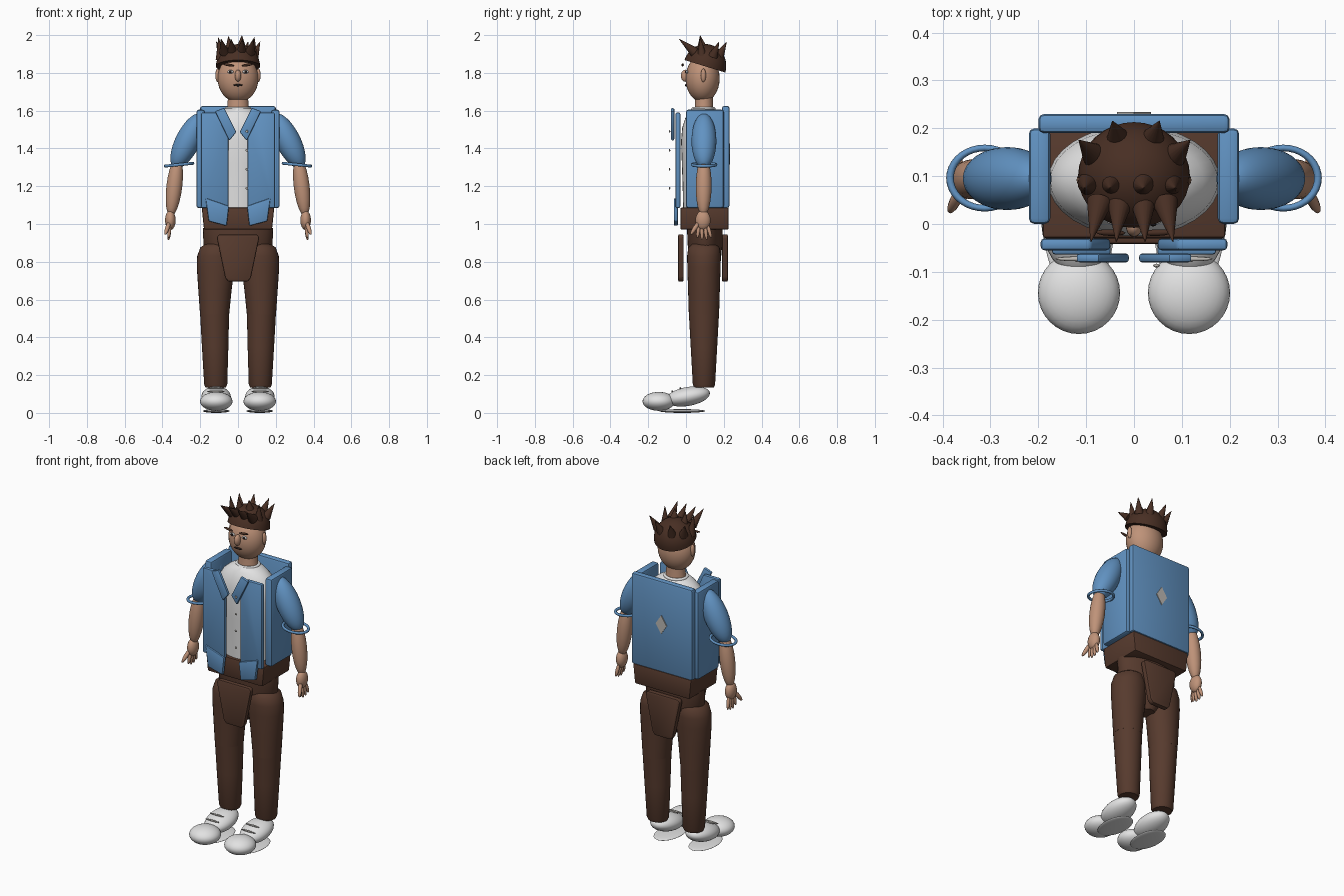
import bpy, bmesh, math
from mathutils import Matrix, Vector

cube = bpy.data.objects.get("Cube")
if cube:
    bpy.data.objects.remove(cube, do_unlink=True)


def material(name, r, g, b):
    m = bpy.data.materials.new(name)
    m.use_nodes = True
    m.diffuse_color = (r, g, b, 1)
    bsdf = m.node_tree.nodes["Principled BSDF"]
    bsdf.inputs["Base Color"].default_value = (r, g, b, 1)
    bsdf.inputs["Roughness"].default_value = 0.7
    return m


SKIN = material("skin", 0.52, 0.29, 0.19)
BLUE = material("denim_blue", 0.12, 0.29, 0.54)
BROWN = material("trouser_brown", 0.095, 0.043, 0.027)
HAIR = material("hair_brown", 0.065, 0.028, 0.017)
WHITE = material("white", 0.76, 0.76, 0.76)
GREY = material("light_grey", 0.5, 0.48, 0.45)
DARK = material("dark", 0.02, 0.012, 0.01)


def finish(name, bm, mat, angle=35):
    bmesh.ops.recalc_face_normals(bm, faces=bm.faces)
    me = bpy.data.meshes.new(name)
    bm.to_mesh(me)
    bm.free()
    me.materials.append(mat)
    me.shade_smooth()
    me.set_sharp_from_angle(angle=math.radians(angle))
    ob = bpy.data.objects.new(name, me)
    bpy.context.scene.collection.objects.link(ob)
    return ob


def ellipsoid(name, loc, radii, mat, rot=None, seg=32, half=False):
    bm = bmesh.new()
    bmesh.ops.create_uvsphere(bm, u_segments=seg, v_segments=seg // 2, radius=1)
    if half:
        geom = bm.verts[:] + bm.edges[:] + bm.faces[:]
        cut = bmesh.ops.bisect_plane(bm, geom=geom, plane_co=(0, 0, 0), plane_no=(0, 0, 1), clear_inner=True)
        bmesh.ops.contextual_create(bm, geom=[e for e in cut["geom_cut"] if isinstance(e, bmesh.types.BMEdge)])
    m = Matrix.Translation(loc) @ (rot or Matrix()) @ Matrix.Diagonal((*radii, 1))
    bm.transform(m)
    return finish(name, bm, mat)


def aim(a, b):
    return (Vector(b) - Vector(a)).to_track_quat('Z', 'Y').to_matrix().to_4x4()


def spindle(name, a, b, r, mat, seg=24):
    """Ellipsoid stretched from a to b."""
    a, b = Vector(a), Vector(b)
    return ellipsoid(name, (a + b) / 2, (r, r, (b - a).length / 2), mat, aim(a, b), seg)


def cone(name, a, b, r, mat):
    a, b = Vector(a), Vector(b)
    bm = bmesh.new()
    bmesh.ops.create_cone(bm, cap_ends=True, segments=16, radius1=r, radius2=0.001, depth=(b - a).length)
    bm.transform(Matrix.Translation((a + b) / 2) @ aim(a, b))
    return finish(name, bm, mat)


def plate(name, outline, y0, y1, mat, bevel=0.008):
    """Front-facing outline of (x, z) points, extruded from y0 to y1."""
    bm = bmesh.new()
    face = bm.faces.new([bm.verts.new((x, y0, z)) for x, z in outline])
    ext = bmesh.ops.extrude_face_region(bm, geom=[face])
    for v in ext["geom"]:
        if isinstance(v, bmesh.types.BMVert):
            v.co.y = y1
    if bevel:
        bmesh.ops.bevel(bm, geom=bm.edges[:], offset=bevel, segments=2, profile=0.5, affect='EDGES')
    return finish(name, bm, mat)


def box(name, x0, x1, y0, y1, z0, z1, mat, bevel=0.012):
    return plate(name, [(x0, z0), (x1, z0), (x1, z1), (x0, z1)], y0, y1, mat, bevel)


def loft(name, rings, y, mat, seg=32):
    """Stack of ellipses given as (z, centre x, x radius, y radius)."""
    bm = bmesh.new()
    loops = []
    for z, x, rx, ry in rings:
        angles = [math.tau * i / seg for i in range(seg)]
        loops.append([bm.verts.new((x + rx * math.cos(t), y + ry * math.sin(t), z)) for t in angles])
    for low, high in zip(loops, loops[1:]):
        for i in range(seg):
            j = (i + 1) % seg
            bm.faces.new((low[i], low[j], high[j], high[i]))
    bm.faces.new(loops[0])
    bm.faces.new(loops[-1])
    return finish(name, bm, mat, 50)


def ring(name, loc, rx, ry, minor, mat, tilt=0):
    bpy.ops.mesh.primitive_torus_add(location=loc, rotation=(0, tilt, 0), major_radius=1, minor_radius=minor / rx,
                                     major_segments=36, minor_segments=10)
    ob = bpy.context.object
    ob.name = name
    ob.scale = (rx, ry, rx)
    ob.data.materials.append(mat)
    bpy.ops.object.shade_smooth()


# Head and face
ellipsoid("head", (0, 0.088, 1.77), (0.108, 0.09, 0.125), SKIN)
loft("neck", [(1.57, 0, 0.065, 0.055), (1.62, 0, 0.056, 0.048), (1.70, 0, 0.052, 0.046)], 0.095, SKIN)
ellipsoid("nose", (0, -0.004, 1.785), (0.017, 0.023, 0.032), SKIN, seg=20)
ellipsoid("mouth", (0, 0.0, 1.735), (0.025, 0.006, 0.006), DARK, seg=16)

# Hair cap with three rows of spikes
ellipsoid("hair_cap", (0, 0.1, 1.835), (0.117, 0.113, 0.118), HAIR,
          Matrix.Rotation(math.radians(-17), 4, 'X'), half=True)
for i, x in enumerate((-0.085, -0.035, 0.022, 0.077)):
    cone(f"front_spike_{i}", (x * 0.85, 0.045, 1.91), (x * 1.06, -0.037, 1.98), 0.027, HAIR)
for i, x in enumerate((-0.092, -0.045, 0.018, 0.077)):
    low = 1.97 - abs(x) * 0.85
    cone(f"top_spike_{i}", (x, 0.085, low - 0.02), (x * 1.12, 0.075, 2.0 - abs(x) * 0.12), 0.026, HAIR)
for i, (x, y) in enumerate(((-0.115, 0.175), (-0.045, 0.215), (0.053, 0.215), (0.117, 0.175))):
    cone(f"back_spike_{i}", (x * 0.72, y * 0.82, 1.89), (x, y, 1.965), 0.026, HAIR)

# Shirt
loft("shirt", [(1.08, 0, 0.15, 0.105), (1.21, 0, 0.155, 0.108), (1.32, 0, 0.17, 0.112), (1.44, 0, 0.18, 0.116),
               (1.51, 0, 0.175, 0.11), (1.56, 0, 0.145, 0.094), (1.59, 0, 0.11, 0.078), (1.615, 0, 0.062, 0.058)],
     0.09, WHITE)
ring("shirt_collar", (0, 0.093, 1.61), 0.062, 0.055, 0.009, WHITE)

# Jacket back, emblem and buttons
box("jacket_back", -0.2, 0.2, 0.19, 0.23, 1.085, 1.625, BLUE)
plate("back_diamond", [(-0.036, 1.37), (0, 1.315), (0.036, 1.37), (0, 1.425)], 0.228, 0.234, GREY, 0)
for i in range(4):
    ellipsoid(f"button_{i}", (0.047, -0.087, 1.19 + 0.1 * i), (0.007, 0.004, 0.007), GREY, seg=12)

# Waistband, pelvis and hanging flaps
plate("waistband", [(-0.18, 0.97), (0.18, 0.97), (0.192, 1.087), (-0.192, 1.087)], -0.03, 0.226, BROWN)
loft("pelvis", [(0.70, 0, 0.04, 0.05), (0.76, 0, 0.1, 0.08), (0.87, 0, 0.182, 0.09), (0.98, 0, 0.186, 0.095)],
     0.1, BROWN)
FLAP = [(-0.052, 0.695), (0.052, 0.695), (0.068, 0.715), (0.113, 0.93), (0.1, 0.945),
        (-0.1, 0.945), (-0.113, 0.93), (-0.068, 0.715)]
plate("front_flap", FLAP, -0.042, -0.012, BROWN)
plate("back_flap", FLAP, 0.19, 0.222, BROWN)

for side, s in (("left", 1), ("right", -1)):
    def sx(x, y, z):
        return (s * x, y, z)

    def mirrored(points):
        return [(s * x, z) for x, z in points]

    # Face details
    ellipsoid(f"{side}_ear", sx(0.108, 0.092, 1.787), (0.012, 0.014, 0.036), SKIN, seg=16)
    ellipsoid(f"{side}_eye", sx(0.04, 0.005, 1.806), (0.016, 0.007, 0.009), WHITE, seg=16)
    ellipsoid(f"{side}_pupil", sx(0.04, -0.001, 1.806), (0.007, 0.004, 0.008), DARK, seg=12)
    spindle(f"{side}_brow", sx(0.018, -0.019, 1.838), sx(0.08, -0.017, 1.846), 0.007, HAIR, 12)

    # Jacket panels, lapels and lower flaps
    plate(f"{side}_jacket_side", mirrored([(0.175, 1.085), (0.22, 1.085), (0.22, 1.605), (0.175, 1.605)]),
          0.0, 0.2, BLUE, 0.012)
    plate(f"{side}_jacket_front", mirrored([(0.05, 1.085), (0.195, 1.085), (0.195, 1.59), (0.09, 1.59), (0.05, 1.5)]),
          -0.055, -0.03, BLUE)
    plate(f"{side}_lapel", mirrored([(0.046, 1.44), (0.122, 1.597), (0.073, 1.615), (0.009, 1.487)]),
          -0.08, -0.062, BLUE, 0.006)
    plate(f"{side}_jacket_flap", mirrored([(0.06, 0.99), (0.155, 1.015), (0.172, 1.138), (0.048, 1.095)]),
          -0.064, -0.042, BLUE, 0.006)

    # Arm
    spindle(f"{side}_sleeve", sx(0.193, 0.095, 1.583), sx(0.337, 0.095, 1.297), 0.066, BLUE, 32)
    ring(f"{side}_cuff", sx(0.312, 0.096, 1.314), 0.073, 0.063, 0.008, BLUE, s * 0.1)
    spindle(f"{side}_forearm", sx(0.318, 0.095, 1.36), sx(0.356, 0.092, 1.04), 0.042, SKIN)
    ellipsoid(f"{side}_palm", sx(0.358, 0.09, 1.02), (0.028, 0.04, 0.052), SKIN, seg=24)
    for i, (y, z) in enumerate(((0.06, 0.925), (0.085, 0.913), (0.11, 0.915), (0.134, 0.925))):
        spindle(f"{side}_finger_{i}", sx(0.36, 0.09 + (y - 0.095) * 0.6, 1.0), sx(0.368, y, z), 0.01, SKIN, 12)
    spindle(f"{side}_thumb", sx(0.36, 0.075, 1.02), sx(0.386, 0.024, 0.943), 0.012, SKIN, 12)

    # Leg
    loft(f"{side}_upper_leg", [(0.52, s * 0.124, 0.077, 0.08), (0.65, s * 0.122, 0.088, 0.084),
                               (0.77, s * 0.118, 0.1, 0.088), (0.83, s * 0.117, 0.099, 0.089),
                               (0.875, s * 0.115, 0.085, 0.083), (0.9, s * 0.11, 0.055, 0.055)], 0.095, BROWN)
    loft(f"{side}_lower_leg", [(0.135, s * 0.118, 0.054, 0.052), (0.15, s * 0.118, 0.061, 0.059),
                               (0.35, s * 0.121, 0.07, 0.07), (0.53, s * 0.124, 0.077, 0.08)], 0.095, BROWN)

    # Shoe
    ellipsoid(f"{side}_shoe", sx(0.116, 0.01, 0.087), (0.078, 0.118, 0.05), WHITE,
              Matrix.Rotation(math.radians(10), 4, 'X'))
    ellipsoid(f"{side}_toe_cap", sx(0.115, -0.144, 0.061), (0.086, 0.086, 0.05), WHITE)
    ellipsoid(f"{side}_sole", sx(0.115, -0.02, 0.01), (0.072, 0.122, 0.01), WHITE)
    for i, (y, z) in enumerate(((-0.073, 0.114), (-0.03, 0.131))):
        spindle(f"{side}_lace_{i}", sx(0.07, y, z), sx(0.165, y, z), 0.005, GREY, 12)
